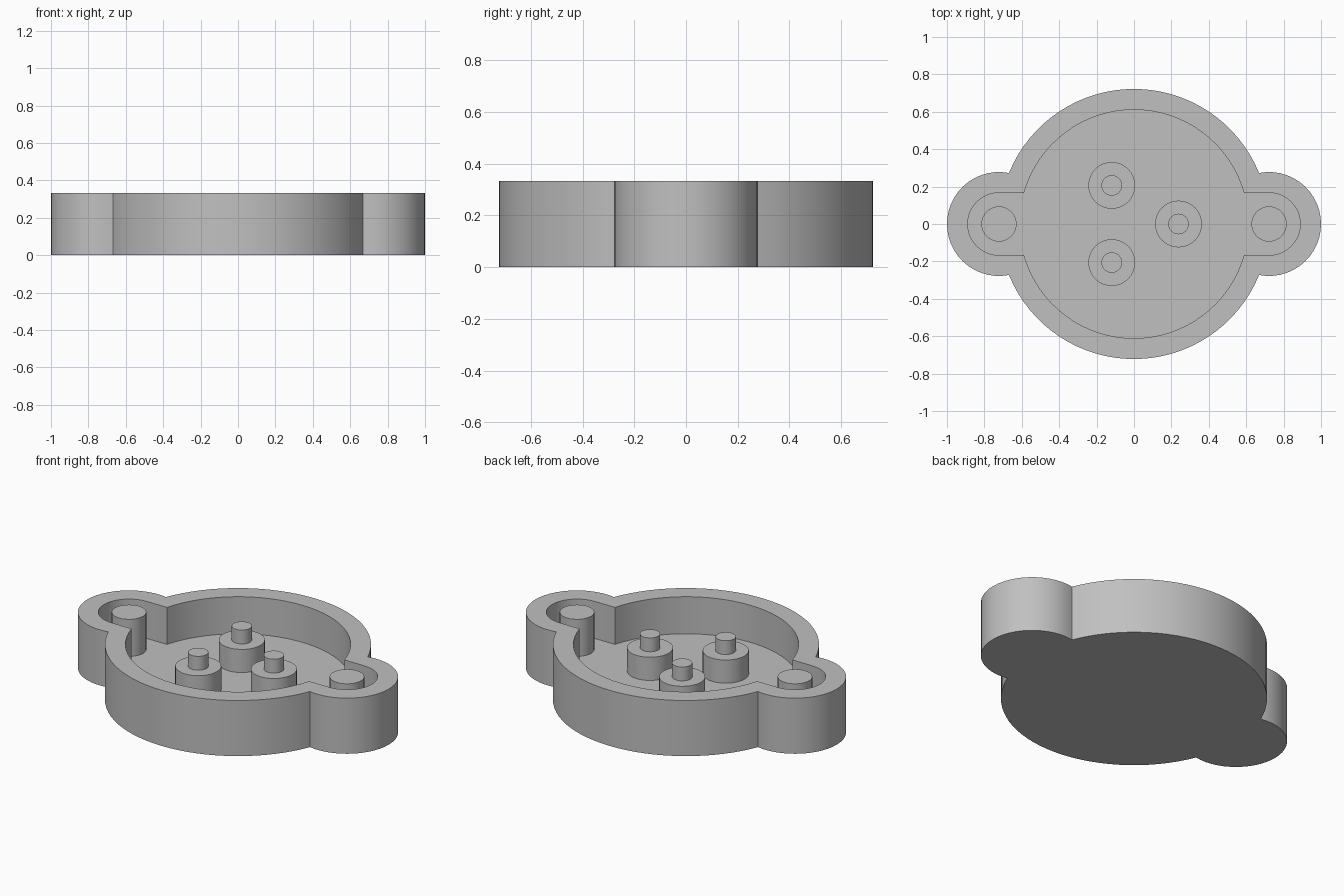
import bpy, bmesh
from math import sin, cos, pi, atan2, sqrt, radians

if "Cube" in bpy.data.objects:
    bpy.data.objects.remove(bpy.data.objects["Cube"], do_unlink=True)

HEIGHT, FLOOR = 0.333, 0.111
EAR_X = 0.722

grey = bpy.data.materials.new("plain grey")
grey.use_nodes = True
grey.diffuse_color = (0.53, 0.53, 0.53, 1)
grey.node_tree.nodes["Principled BSDF"].inputs["Base Color"].default_value = grey.diffuse_color


def arc(cx, r, a0, a1, n):
    """n + 1 points along an arc centred on the x axis."""
    angles = [a0 + (a1 - a0) * i / n for i in range(n + 1)]
    return [(cx + r * cos(a), r * sin(a)) for a in angles]


def outline(corner, radius, ear):
    """Ear on +x, then the front arc; the other half is the same turned by 180 degrees."""
    a = atan2(corner[1], corner[0])
    half = ear + arc(0, radius, -a, a - pi, 32)[1:-1]
    return half + [(-x, -y) for x, y in half]


def finish(bm, name):
    bmesh.ops.recalc_face_normals(bm, faces=bm.faces)
    mesh = bpy.data.meshes.new(name)
    bm.to_mesh(mesh)
    bm.free()
    mesh.materials.append(grey)
    obj = bpy.data.objects.new(name, mesh)
    bpy.context.collection.objects.link(obj)
    bpy.ops.object.select_all(action="DESELECT")
    obj.select_set(True)
    bpy.context.view_layer.objects.active = obj
    bpy.ops.object.shade_smooth_by_angle(angle=radians(30))
    return obj


def loft(name, rows):
    """Joins (outline, height) rows with side walls and caps both ends."""
    bm = bmesh.new()
    rings = [[bm.verts.new((x, y, z)) for x, y in pts] for pts, z in rows]
    for low, high in zip(rings, rings[1:]):
        for i in range(len(low)):
            bm.faces.new((low[i - 1], low[i], high[i], high[i - 1]))
    bm.faces.new(rings[0])
    bm.faces.new(rings[-1])
    return finish(bm, name)


# Outer outline: a large disc merged with two round ears
R, EAR_R = 0.722, 0.278
jx = (R * R + EAR_X ** 2 - EAR_R ** 2) / (2 * EAR_X)
jy = sqrt(R * R - jx * jx)
ear_angle = atan2(jy, jx - EAR_X)
outer = outline((jx, jy), R, arc(EAR_X, EAR_R, ear_angle, -ear_angle, 26))

# Cavity outline: a round recess with a round-ended slot into each ear
CAV_R, SLOT_R = 0.611, 0.167
corner = (sqrt(CAV_R ** 2 - SLOT_R ** 2), SLOT_R)
slot = [corner] + arc(EAR_X, SLOT_R, pi / 2, -pi / 2, 24) + [(corner[0], -SLOT_R)]
inner = outline(corner, CAV_R, slot)

loft("housing", [(outer, 0), (outer, HEIGHT), (inner, HEIGHT), (inner, FLOOR)])


def turned(name, x, y, steps, n=32):
    """Stepped round post from (radius, height) pairs."""
    rows = [([(x + px, y + py) for px, py in arc(0, r, 0, 2 * pi, n)[:-1]], z) for r, z in steps]
    return loft(name, rows)


# A full-height peg in each ear
for side, x in (("left", EAR_X), ("right", -EAR_X)):
    turned(side + "_ear_peg", x, 0, [(0.094, FLOOR), (0.094, HEIGHT)])

# Three stepped posts around the centre
for i in range(3):
    a = i * 2 * pi / 3
    turned(f"stepped_post_{i + 1}", 0.238 * cos(a), 0.238 * sin(a),
           [(0.125, FLOOR), (0.125, 0.25), (0.055, 0.25), (0.055, HEIGHT)])
